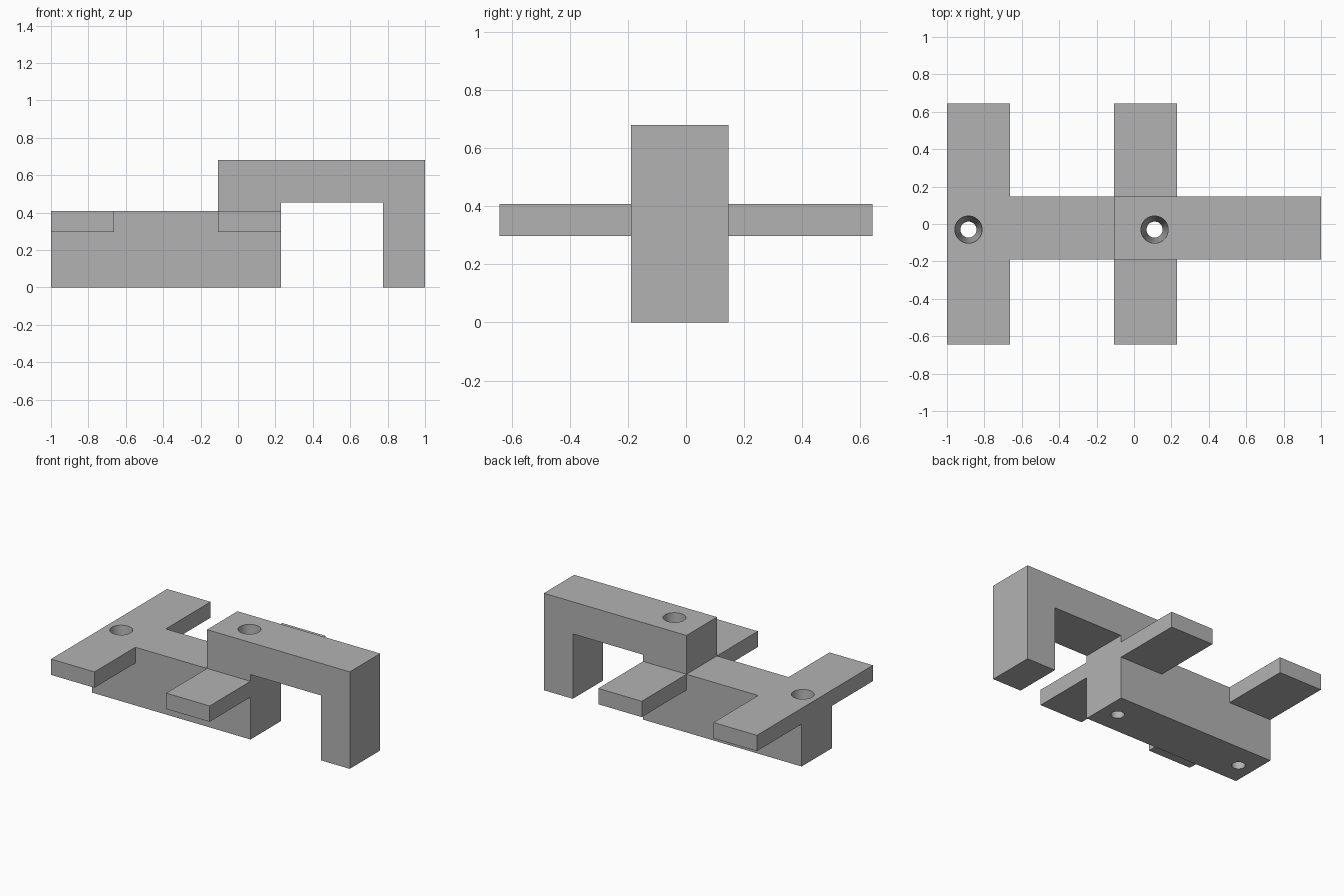
import bpy
import bmesh

cube = bpy.data.objects.get("Cube")
if cube:
    bpy.data.objects.remove(cube, do_unlink=True)

# Single grey material
grey = bpy.data.materials.new("plain grey")
grey.use_nodes = True
grey.diffuse_color = (0.45, 0.45, 0.45, 1)
grey.node_tree.nodes["Principled BSDF"].inputs["Base Color"].default_value = (0.45, 0.45, 0.45, 1)

FRONT, BACK = -0.19, 0.147      # sides of the central bar
TOP = 0.408                     # top of the low deck


def finish(name, bm):
    bmesh.ops.recalc_face_normals(bm, faces=bm.faces)
    mesh = bpy.data.meshes.new(name)
    bm.to_mesh(mesh)
    bm.free()
    mesh.materials.append(grey)
    obj = bpy.data.objects.new(name, mesh)
    bpy.context.collection.objects.link(obj)
    return obj


def extrude_profile(name, points, y0, y1):
    """Extrude an x-z outline from y0 to y1."""
    bm = bmesh.new()
    face = bm.faces.new([bm.verts.new((x, y0, z)) for x, z in points])
    result = bmesh.ops.extrude_face_region(bm, geom=[face])
    verts = [v for v in result["geom"] if isinstance(v, bmesh.types.BMVert)]
    bmesh.ops.translate(bm, verts=verts, vec=(0, y1 - y0, 0))
    return finish(name, bm)


# Central bar with raised hook
body = extrude_profile("hooked_bar", [
    (-1, 0), (0.23, 0), (0.23, 0.455), (0.775, 0.455), (0.775, 0), (1, 0),
    (1, 0.68), (-0.107, 0.68), (-0.107, TOP), (-1, TOP)], FRONT, BACK)

# Two pairs of flat side arms
for place, x0, x1 in (("end", -1, -0.663), ("middle", -0.107, 0.23)):
    outline = [(x0, 0.297), (x1, 0.297), (x1, TOP), (x0, TOP)]
    extrude_profile(place + "_arm_front", outline, -0.643, FRONT)
    extrude_profile(place + "_arm_back", outline, BACK, 0.643)

# Tapered screw holes through the bar
for place, x, top in (("end", -0.885, TOP), ("middle", 0.11, 0.68)):
    bm = bmesh.new()
    margin = 0.01
    slope = (0.073 - 0.043) / top
    bmesh.ops.create_cone(bm, cap_ends=True, segments=48,
                          radius1=0.043 - slope * margin,
                          radius2=0.073 + slope * margin,
                          depth=top + 2 * margin)
    bmesh.ops.translate(bm, verts=bm.verts, vec=(x, -0.03, top / 2))
    cutter = finish(place + "_hole_cutter", bm)
    cutter.hide_render = True
    cutter.hide_viewport = True
    cut = body.modifiers.new(place + "_hole", "BOOLEAN")
    cut.operation = "DIFFERENCE"
    cut.solver = "EXACT"
    cut.object = cutter

# Bake the holes, then smooth only their round walls
bpy.context.view_layer.objects.active = body
body.select_set(True)
for name in [m.name for m in body.modifiers]:
    bpy.ops.object.modifier_apply(modifier=name)
bpy.ops.object.shade_smooth_by_angle()

for obj in [o for o in bpy.data.objects if o.name.endswith("_hole_cutter")]:
    bpy.data.objects.remove(obj, do_unlink=True)
